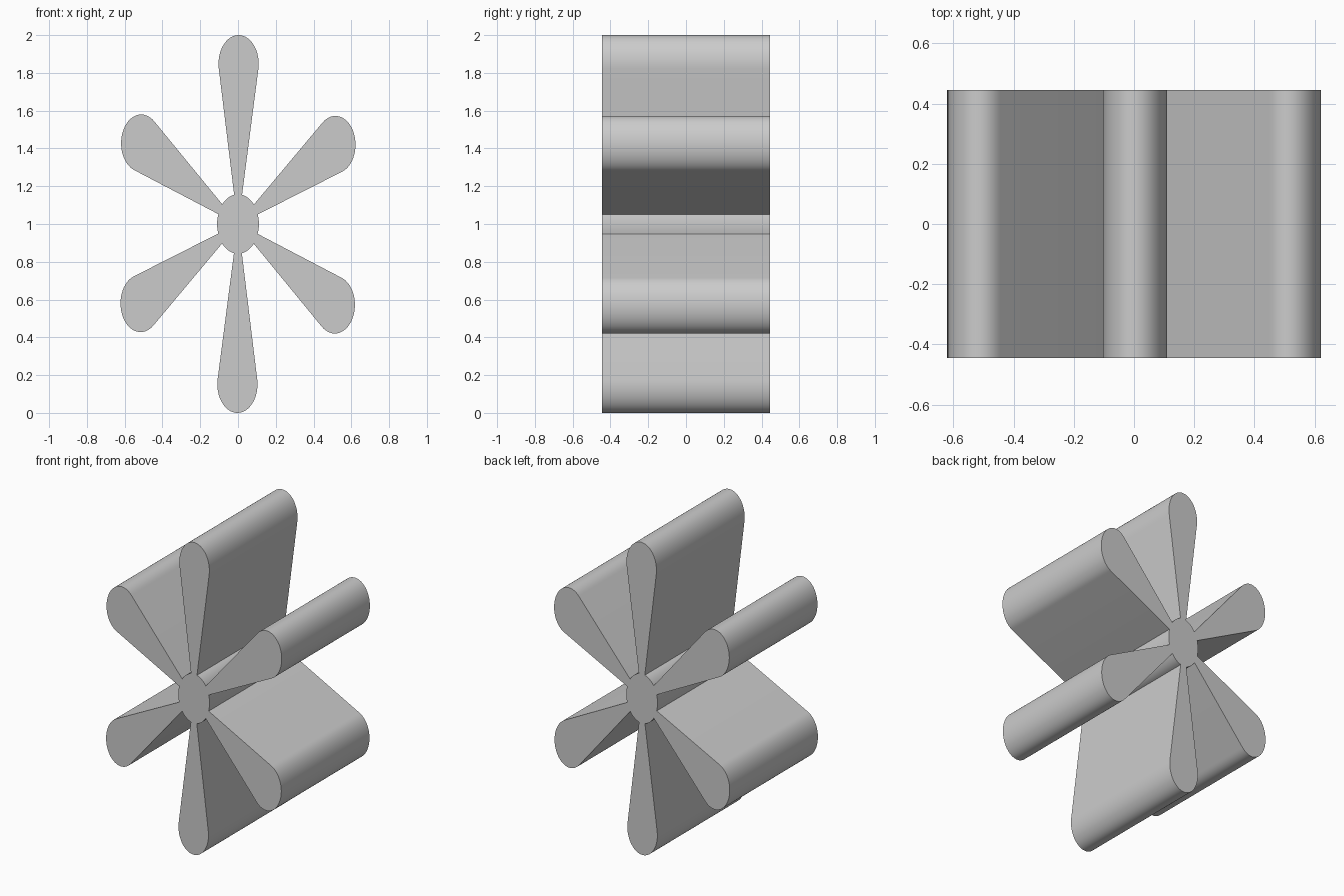
import bpy, bmesh
from math import sin, cos, radians, sqrt, asin, degrees

if "Cube" in bpy.data.objects:
    bpy.data.objects.remove(bpy.data.objects["Cube"])

SQUASH = 0.70        # whole flower is narrowed in x
HALF_DEPTH = 0.446
HUB_R = 0.158
TIP_R, TIP_C = 0.152, 0.848   # round petal end: radius and distance from hub
STEM = 0.030         # petal half width where it meets the hub
TAPER = 10.2         # petal side angle in degrees
TWIST = 0.3          # slight clockwise turn


def petal_outline():
    """Petal pointing up, plus the hub arc to the next petal (clockwise)."""
    root_z = sqrt(HUB_R ** 2 - STEM ** 2)
    pts = [(-STEM, root_z)]
    n = 32
    start, end = 180 + TAPER, -TAPER
    for i in range(n + 1):
        a = radians(start + (end - start) * i / n)
        pts.append((TIP_R * cos(a), TIP_C + TIP_R * sin(a)))
    pts.append((STEM, root_z))
    edge = degrees(asin(STEM / HUB_R))
    for i in range(1, 6):
        a = radians(edge + (60 - 2 * edge) * i / 6)
        pts.append((HUB_R * sin(a), HUB_R * cos(a)))
    return pts


# Six petals and the hub as one continuous profile
profile = []
for k in range(6):
    a = radians(60 * k + TWIST)
    for x, z in petal_outline():
        profile.append((SQUASH * (x * cos(a) + z * sin(a)),
                        1 + z * cos(a) - x * sin(a)))

# Extrude the profile from front to back
bm = bmesh.new()
face = bm.faces.new([bm.verts.new((x, -HALF_DEPTH, z)) for x, z in profile])
ext = bmesh.ops.extrude_face_region(bm, geom=[face], use_keep_orig=True)
verts = [g for g in ext["geom"] if isinstance(g, bmesh.types.BMVert)]
bmesh.ops.translate(bm, verts=verts, vec=(0, 2 * HALF_DEPTH, 0))
bmesh.ops.recalc_face_normals(bm, faces=bm.faces)
mesh = bpy.data.meshes.new("petal_wheel")
bm.to_mesh(mesh)
bm.free()
wheel = bpy.data.objects.new("petal_wheel", mesh)
bpy.context.collection.objects.link(wheel)

# Smooth sides, sharp rims and creases
bpy.context.view_layer.objects.active = wheel
wheel.select_set(True)
bpy.ops.object.shade_smooth_by_angle(angle=radians(30))
